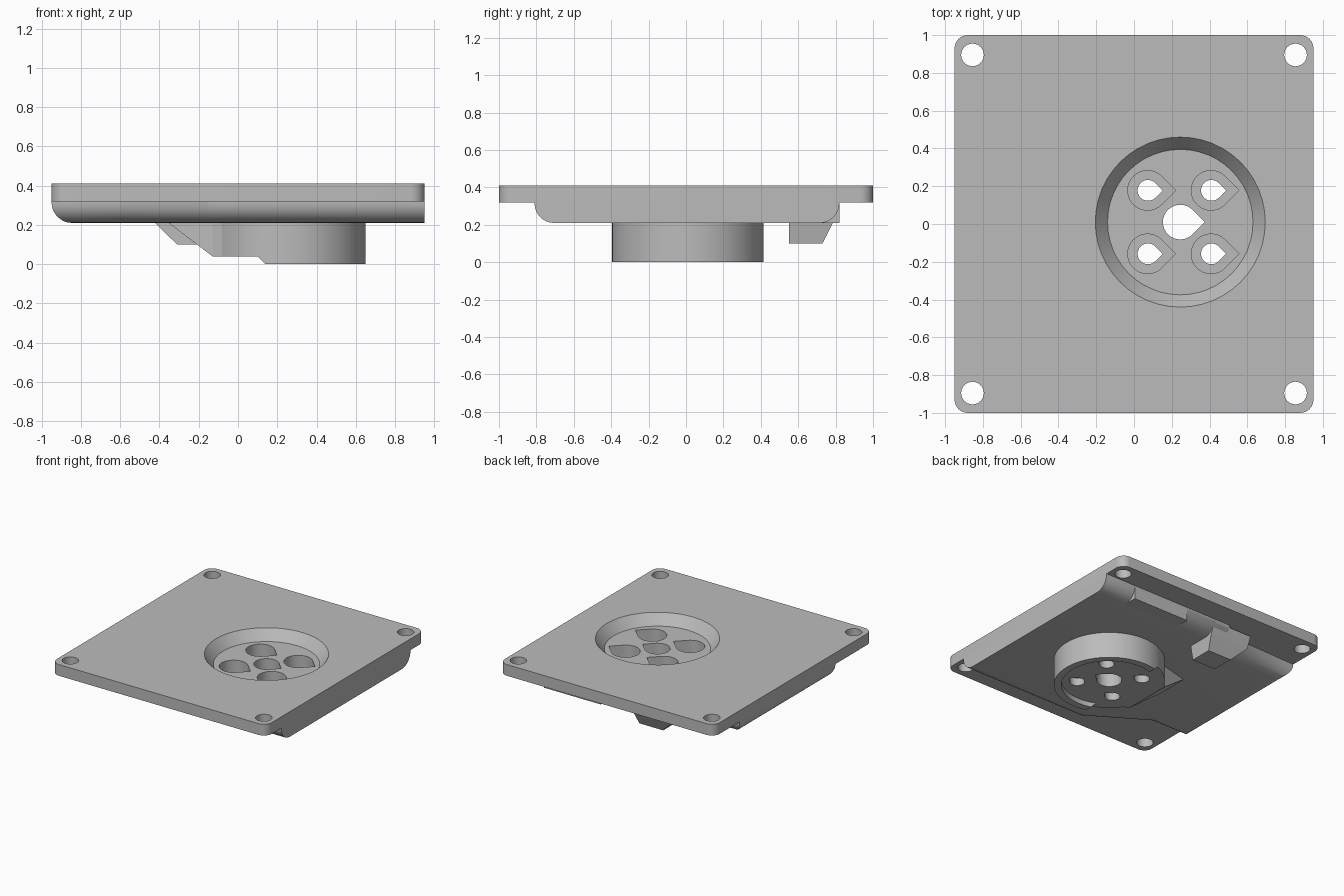
import bpy, bmesh, math
from mathutils import Vector

old = bpy.data.objects.get("Cube")
if old:
    bpy.data.objects.remove(old, do_unlink=True)

grey = bpy.data.materials.new("matte grey")
grey.use_nodes = True
COLOUR = (0.5, 0.5, 0.5, 1)
grey.diffuse_color = COLOUR
grey.node_tree.nodes["Principled BSDF"].inputs["Base Color"].default_value = COLOUR


def loft(name, layers):
    """Closed solid through (outline, z) layers with equal point counts."""
    bm = bmesh.new()
    rings = [[bm.verts.new((x, y, z)) for x, y in pts] for pts, z in layers]
    n = len(rings[0])
    for a, b in zip(rings, rings[1:]):
        for i in range(n):
            j = (i + 1) % n
            bm.faces.new((a[i], a[j], b[j], b[i]))
    bm.faces.new(rings[0][::-1])
    bm.faces.new(rings[-1])
    bmesh.ops.recalc_face_normals(bm, faces=bm.faces)
    mesh = bpy.data.meshes.new(name)
    bm.to_mesh(mesh)
    bm.free()
    mesh.materials.append(grey)
    ob = bpy.data.objects.new(name, mesh)
    bpy.context.collection.objects.link(ob)
    return ob


def prism(name, pts, z0, z1):
    return loft(name, [(pts, z0), (pts, z1)])


def arc(cx, cy, r, a0, a1, n):
    return [(cx + r * math.cos(math.radians(a0 + (a1 - a0) * i / n)),
             cy + r * math.sin(math.radians(a0 + (a1 - a0) * i / n))) for i in range(n + 1)]


def circle(cx, cy, r, n=48):
    return arc(cx, cy, r, 0, 360, n)[:-1]


def droplet(cx, cy, r):
    return arc(cx, cy, r, 45, 315, 24) + [(cx + r * math.sqrt(2), cy)]


def rect(x0, x1, y0, y1):
    return [(x0, y0), (x1, y0), (x1, y1), (x0, y1)]


def inset(pts, amounts):
    """Move each edge of a counter-clockwise outline inwards by its own amount."""
    n, lines, out = len(pts), [], []
    for i in range(n):
        p, q = Vector(pts[i]), Vector(pts[(i + 1) % n])
        d = (q - p).normalized()
        lines.append((p + Vector((-d.y, d.x)) * amounts[i], d))
    for i in range(n):
        (p, d), (q, e) = lines[i - 1], lines[i]
        t = (q - p).cross(e) / d.cross(e)
        out.append(tuple(p + d * t))
    return out


def cut(ob, cutters):
    for c in cutters:
        m = ob.modifiers.new(c.name, 'BOOLEAN')
        m.operation, m.solver, m.object = 'DIFFERENCE', 'EXACT', c
    bpy.context.view_layer.objects.active = ob
    for m in list(ob.modifiers):
        bpy.ops.object.modifier_apply(modifier=m.name)


CX, CY = 0.245, 0.01

# mounting plate with rounded corners
R = 0.07
corners = []
for sx, sy, a in ((1, 1, 0), (-1, 1, 90), (-1, -1, 180), (1, -1, 270)):
    corners += arc(sx * (0.95 - R), sy * (1 - R), R, a, a + 90, 8)
plate = prism("mounting_plate", corners, 0.32, 0.41)

# lower body, rounded along every side except the flush one
outline = [(0.95, -0.81), (0.95, 0.82), (-0.22, 0.82), (-0.42, 0.70),
           (-0.95, 0.68), (-0.95, -0.53), (-0.60, -0.53), (-0.15, -0.81)]
layers = [(outline, 0.322)]
STEPS, F = 8, 0.105
for i in range(STEPS + 1):
    a = math.pi / 2 * i / STEPS
    d = F * (1 - math.cos(a))
    layers.append((inset(outline, [0] + [d] * 7), 0.315 - F * math.sin(a)))
body = loft("lower_body", layers)
ledge = prism("square_ledge", rect(0.18, 0.68, 0.6, 0.82), 0.2102, 0.3215)

# locating tab
tab = loft("locating_tab", [(rect(-0.31, -0.10, 0.55, 0.73), 0.10),
                            (rect(-0.425, -0.08, 0.55, 0.785), 0.212),
                            (rect(-0.425, -0.08, 0.55, 0.82), 0.30)])

# drain cup and tapering wedge beside it
cup = prism("drain_cup", circle(CX, CY, 0.405, 64), 0, 0.215)
wedge = loft("cup_wedge", [
    ([(0.14, -0.36), (0.14, 0.38), (-0.13, 0.2), (-0.13, 0.2), (-0.13, -0.2), (-0.13, -0.2)], 0.04),
    ([(0.14, -0.36), (0.14, 0.38), (-0.13, 0.2), (-0.36, 0.14), (-0.36, -0.14), (-0.13, -0.2)], 0.215)])
bm = bmesh.new()
bm.from_mesh(wedge.data)
bmesh.ops.remove_doubles(bm, verts=bm.verts, dist=0.0001)
bm.to_mesh(wedge.data)
bm.free()

# cutters: screw holes, dish, drain openings, underside recess
screws = [prism("screw_cutter", circle(sx * 0.855, sy * 0.895, 0.06, 32), 0.2, 0.5)
          for sx in (-1, 1) for sy in (-1, 1)]
dish = loft("dish_cutter", [(circle(CX, CY, 0.385), 0.33), (circle(CX, CY, 0.45), 0.41),
                            (circle(CX, CY, 0.45), 0.5)])
drains = [prism("centre_drain_cutter", droplet(CX, CY, 0.092), -0.1, 0.4)]
for sx in (-1, 1):
    for sy in (-1, 1):
        x, y = CX - 0.003 + sx * 0.168, CY + sy * 0.168
        drains.append(prism("pocket_cutter", droplet(x - 0.002, y, 0.105), 0.1, 0.4))
        drains.append(prism("drain_cutter", droplet(x, y, 0.055), -0.1, 0.2))
recess = prism("recess_cutter", circle(CX, CY, 0.35), -0.1, 0.04)
step = loft("step_cutter", [(rect(-0.5, 0.14, -0.6, 0.6), -0.1), (rect(-0.5, 0.14, -0.6, 0.6), 0),
                            (rect(-0.5, 0.10, -0.6, 0.6), 0.04)])
trim = prism("trim_cutter", rect(-0.5, -0.13, -0.6, 0.6), -0.1, 0.3)

cut(plate, screws + [dish] + drains)
cut(body, drains)
cut(cup, [recess, step, trim] + drains)
cut(wedge, drains)

for c in screws + drains + [dish, recess, step, trim]:
    bpy.data.objects.remove(c, do_unlink=True)

# smooth the round walls, keep crisp edges
for ob in (plate, body, cup):
    bpy.ops.object.select_all(action='DESELECT')
    ob.select_set(True)
    bpy.context.view_layer.objects.active = ob
    bpy.ops.object.shade_smooth_by_angle(angle=math.radians(30))
